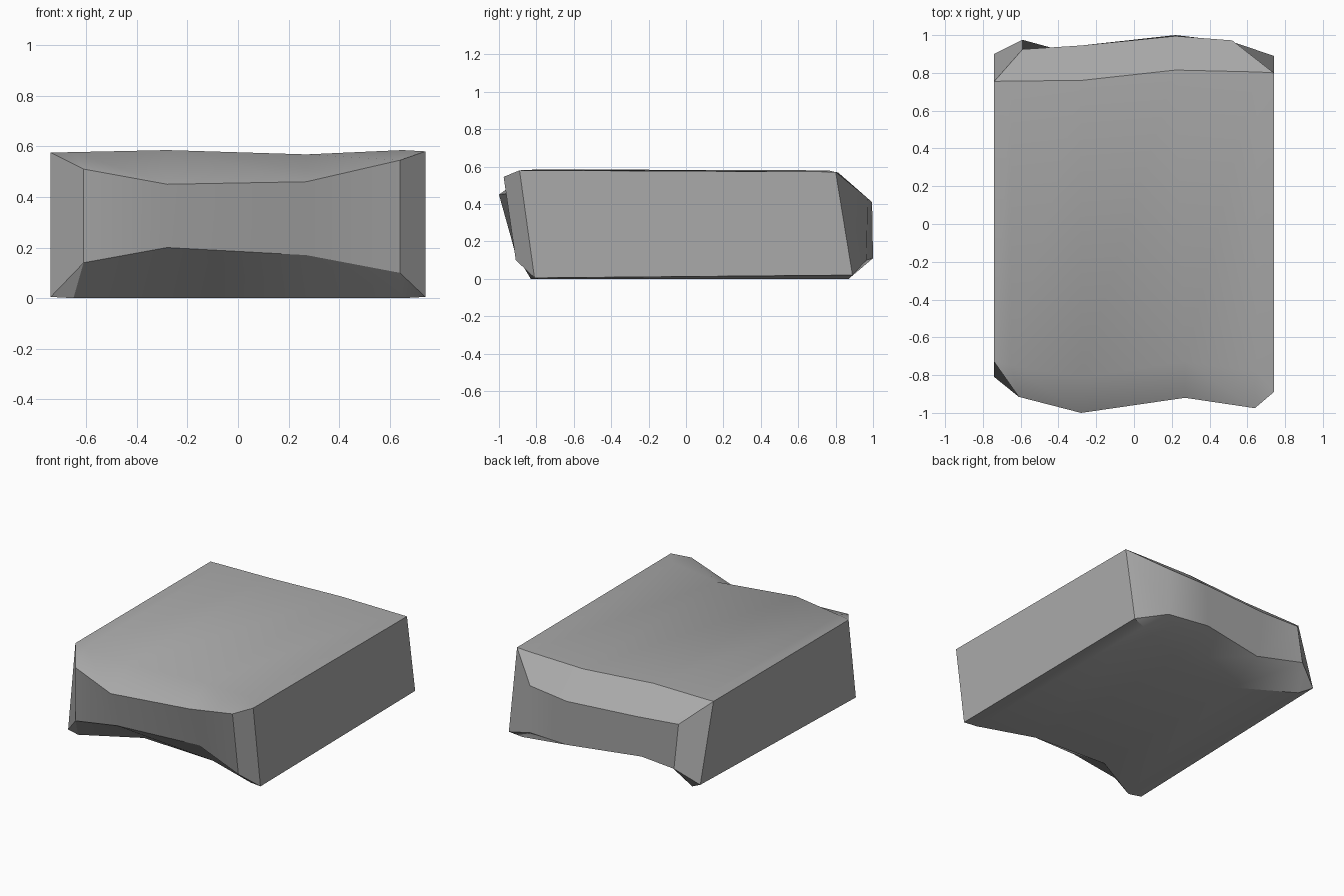
import bpy
import bmesh
import math

cube = bpy.data.objects.get("Cube")
if cube:
    bpy.data.objects.remove(cube)

HALF_WIDTH = 0.74
CREASE = 0.65   # where the outer creases of the top and bottom faces end

# Columns of each chipped end, from -x to +x:
# x, then (y, z) of the top crease, upper ridge and lower ridge, then y of the bottom crease
FRONT = [
    (-0.61, (-0.75, 0.577), (-0.915, 0.51), (-0.915, 0.14), -0.83),
    (-0.28, (-0.81, 0.585), (-1.0, 0.45), (-0.93, 0.20), -0.63),
    (0.27, (-0.73, 0.568), (-0.92, 0.46), (-0.82, 0.17), -0.66),
    (0.64, (-0.78, 0.585), (-0.975, 0.545), (-0.91, 0.10), -0.79),
]
BACK = [
    (-0.59, (0.757, 0.576), (0.925, 0.44), (0.975, 0.15), 0.86),
    (-0.28, (0.76, 0.58), (0.945, 0.42), (0.89, 0.12), 0.64),
    (0.22, (0.815, 0.567), (0.995, 0.41), (1.0, 0.11), 0.69),
    (0.52, (0.805, 0.57), (0.972, 0.43), (0.965, 0.10), 0.87),
]
# Corner posts: (y, z) at the top and at the bottom, for -x and +x
FRONT_CORNERS = [((-0.73, 0.575), (-0.81, 0.005)), ((-0.89, 0.58), (-0.81, 0.005))]
BACK_CORNERS = [((0.755, 0.575), (0.90, 0.05)), ((0.80, 0.572), (0.89, 0.02))]

bm = bmesh.new()


def build_end(columns, corners):
    """Make the faceted end and return its top and bottom rows of vertices."""
    grid = []
    for x, top, upper, lower, bottom_y in columns:
        crease_x = math.copysign(CREASE, x) if abs(x) > 0.5 else x
        points = [(crease_x, *top), (x, *upper), (x, *lower), (crease_x, bottom_y, 0)]
        grid.append([bm.verts.new(p) for p in points])
    # Panels between the columns
    for a, b in zip(grid, grid[1:]):
        for row in range(3):
            bm.faces.new((a[row], b[row], b[row + 1], a[row + 1]))
    # Chamfers around the corner posts
    posts = []
    for side, col, post in zip((-1, 1), (grid[0], grid[-1]), corners):
        top, bottom = [bm.verts.new((side * HALF_WIDTH, *p)) for p in post]
        bm.faces.new((top, col[0], col[1]))
        bm.faces.new((top, col[1], col[2], bottom))
        bm.faces.new((bottom, col[2], col[3]))
        posts.append((top, bottom))
    return [[posts[0][i]] + [c[-i] for c in grid] + [posts[1][i]] for i in (0, 1)]


front_rows = build_end(FRONT, FRONT_CORNERS)
back_rows = build_end(BACK, BACK_CORNERS)

# Long top and bottom strips
for front, back in zip(front_rows, back_rows):
    for i in range(len(front) - 1):
        bm.faces.new((front[i], front[i + 1], back[i + 1], back[i]))

# Flat sides
for i in (0, -1):
    bm.faces.new((front_rows[0][i], back_rows[0][i], back_rows[1][i], front_rows[1][i]))

bmesh.ops.recalc_face_normals(bm, faces=bm.faces)
mesh = bpy.data.meshes.new("stone_block")
bm.to_mesh(mesh)
bm.free()

block = bpy.data.objects.new("stone_block", mesh)
bpy.context.collection.objects.link(block)

# Plain stone colour
stone = bpy.data.materials.new("grey_stone")
stone.use_nodes = True
colour = (0.4, 0.4, 0.4, 1)
stone.diffuse_color = colour
stone.node_tree.nodes["Principled BSDF"].inputs["Base Color"].default_value = colour
mesh.materials.append(stone)

# Soft shading across shallow bends, sharp at the real edges
bpy.ops.object.select_all(action="DESELECT")
block.select_set(True)
bpy.context.view_layer.objects.active = block
bpy.ops.object.shade_smooth_by_angle(angle=math.radians(30))
